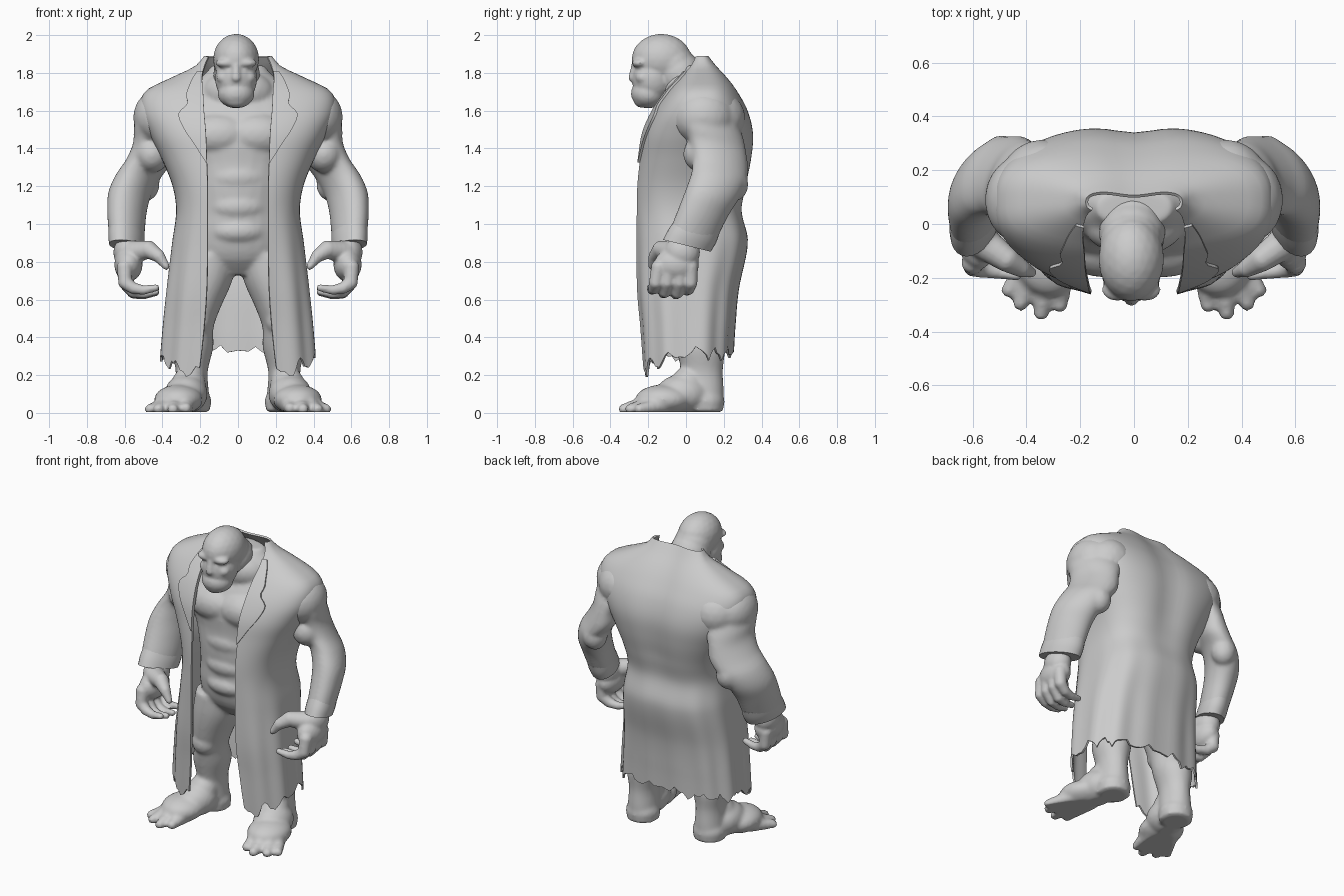
import bpy, bmesh, math, random
from mathutils import Vector

if "Cube" in bpy.data.objects:
    bpy.data.objects.remove(bpy.data.objects["Cube"])

random.seed(4)

# Unit sphere reused by every rounded mass
bm = bmesh.new()
bmesh.ops.create_icosphere(bm, subdivisions=3, radius=1)
BALL_V = [tuple(v.co) for v in bm.verts]
BALL_F = [[v.index for v in f.verts] for f in bm.faces]
bm.free()


def sample(rows, z):
    """Smooth interpolation of rows (z, values...) at height z."""
    n = len(rows)
    z = min(max(z, rows[0][0]), rows[-1][0])
    i = next(k for k in range(n - 1) if z <= rows[k + 1][0])
    p, q, a, b = rows[i], rows[i + 1], rows[max(i - 1, 0)], rows[min(i + 2, n - 1)]
    h = q[0] - p[0]
    t = (z - p[0]) / h
    k0, k1 = h / (q[0] - a[0]), h / (b[0] - p[0])
    w = (2*t**3 - 3*t*t + 1, t**3 - 2*t*t + t, 3*t*t - 2*t**3, t**3 - t*t)
    return [w[0] * p[c] + w[1] * k0 * (q[c] - a[c]) + w[2] * q[c] + w[3] * k1 * (b[c] - p[c])
            for c in range(1, len(p))]


def loft(m, rows, s=1, steps=28, sides=28, tilt=0, skew=0):
    """Closed stack of ellipses; rows are (z, cx, cy, rx, ry)."""
    verts, faces = m
    o = len(verts)
    for k in range(steps + 1):
        z = rows[0][0] + (rows[-1][0] - rows[0][0]) * k / steps
        cx, cy, rx, ry = sample(rows, z)
        for j in range(sides):
            a = math.tau * j / sides
            dy = ry * math.sin(a)
            verts.append((s * (cx + skew * dy) + rx * math.cos(a), cy + dy, z + tilt * dy))
    for k in range(steps):
        for j in range(sides):
            p, n = o + k * sides, (j + 1) % sides
            faces.append((p + j, p + n, p + sides + n, p + sides + j))
    faces.append([o + j for j in reversed(range(sides))])
    faces.append([o + steps * sides + j for j in range(sides)])


def ball(m, c, r, s=1):
    o = len(m[0])
    m[0].extend((s * c[0] + x * r[0], c[1] + y * r[1], c[2] + z * r[2]) for x, y, z in BALL_V)
    m[1].extend([o + i for i in f] for f in BALL_F)


def chain(m, pts, r0, r1, s=1):
    """Tapering limb made of close-set balls along a polyline."""
    total = (len(pts) - 1) * 4
    for k in range(total + 1):
        i = min(k // 4, len(pts) - 2)
        p = Vector(pts[i]).lerp(Vector(pts[i + 1]), k / 4 - i)
        ball(m, p, [r0 + (r1 - r0) * k / total] * 3, s)


def make(name, m):
    me = bpy.data.meshes.new(name)
    me.from_pydata(m[0], [], m[1])
    ob = bpy.data.objects.new(name, me)
    bpy.context.collection.objects.link(ob)
    return ob


def bake(ob):
    dg = bpy.context.evaluated_depsgraph_get()
    me = bpy.data.meshes.new_from_object(ob.evaluated_get(dg))
    ob.modifiers.clear()
    ob.data = me
    bpy.ops.object.select_all(action='DESELECT')
    ob.select_set(True)
    bpy.context.view_layer.objects.active = ob
    bpy.ops.object.shade_smooth_by_angle(angle=math.radians(50))


def fuse(name, m, voxel, smooth):
    ob = make(name, m)
    rm = ob.modifiers.new("fuse", 'REMESH')
    rm.mode, rm.voxel_size = 'VOXEL', voxel
    sm = ob.modifiers.new("soften", 'SMOOTH')
    sm.factor, sm.iterations = 0.5, smooth
    bake(ob)
    for v in ob.data.vertices:
        v.co.z = max(v.co.z, 0.004)


# Torso, legs and feet
m = ([], [])
loft(m, [(.73, 0, .05, .16, .10), (.82, 0, .04, .25, .17), (.95, 0, .05, .28, .215),
         (1.05, 0, .05, .27, .22), (1.2, 0, .05, .28, .23), (1.33, 0, .06, .32, .235),
         (1.42, 0, .06, .38, .24), (1.5, 0, .07, .41, .235), (1.6, 0, .08, .39, .20),
         (1.7, 0, .09, .31, .15), (1.78, 0, .07, .19, .12), (1.84, 0, .06, .14, .07)])
for z, rx, rz in ((.96, .17, .085), (1.09, .18, .095), (1.245, .19, .1)):
    ball(m, (0, -.06, z), (rx, .13, rz))
ball(m, (0, 0, 1.7), (.19, .12, .12))
for s in (1, -1):
    ball(m, (.10, -.06, 1.47), (.20, .14, .125), s)
    loft(m, [(.01, .245, .10, .10, .10), (.12, .245, .09, .09, .11), (.22, .245, .085, .085, .11),
             (.35, .24, .075, .11, .13), (.45, .225, .045, .095, .12), (.55, .21, .04, .115, .14),
             (.7, .175, .04, .145, .16), (.84, .15, .04, .15, .16)], s)
    ball(m, (.225, -.03, .49), (.08, .07, .085), s)
    ball(m, (.245, .10, .06), (.105, .105, .08), s)
    ball(m, (.26, .01, .155), (.09, .09, .09), s)
    ball(m, (.275, -.02, .10), (.115, .14, .105), s)
    ball(m, (.315, -.12, .07), (.13, .15, .08), s)
    for base, tip, r in (((.27, -.16, .05), (.275, -.30, .025), .056),
                         ((.33, -.18, .05), (.345, -.33, .02), .056),
                         ((.365, -.17, .045), (.42, -.295, .02), .052),
                         ((.39, -.13, .04), (.465, -.245, .02), .045)):
        chain(m, [base, tip], r, .03, s)
fuse("body", m, .012, 7)

# Head and neck
m = ([], [])
chain(m, [(0, .06, 1.66), (-.01, -.07, 1.84)], .14, .118)
ball(m, (-.01, -.13, 1.873), (.122, .158, .134))
ball(m, (-.01, -.175, 1.77), (.112, .112, .13))
ball(m, (-.01, -.20, 1.69), (.098, .092, .078))
ball(m, (-.01, -.235, 1.665), (.068, .045, .05))
chain(m, [(-.01, -.27, 1.84), (-.01, -.28, 1.775)], .02, .026)
ball(m, (-.01, -.252, 1.705), (.055, .038, .03))
for s in (1, -1):
    ball(m, (-.01 + s * .05, -.245, 1.852), (.06, .042, .026))
    ball(m, (-.01 + s * .06, -.228, 1.775), (.045, .04, .036))
fuse("head", m, .009, 5)

# Sleeves with shoulders, elbows and cuffs
m, cuffs = ([], []), ([], [])
for s in (1, -1):
    ball(m, (.415, .09, 1.565), (.14, .165, .15), s)
    ball(m, (.34, .13, 1.56), (.17, .185, .16), s)
    loft(m, [(.9, .59, .02, .085, .12), (.97, .59, .05, .092, .125), (1.07, .588, .095, .10, .13),
             (1.16, .573, .14, .108, .14), (1.25, .53, .175, .112, .145), (1.33, .475, .18, .112, .148),
             (1.42, .45, .165, .098, .152), (1.5, .43, .14, .115, .16), (1.62, .40, .11, .12, .14)],
         s, tilt=-.2, skew=-.25)
    ball(m, (.455, .09, 1.37), (.095, .105, .1), s)
    ball(m, (.49, .255, 1.21), (.075, .075, .09), s)
    loft(cuffs, [(.885, .59, .005, .088, .126), (.93, .59, .03, .091, .128),
                 (.98, .59, .055, .088, .122)], s, steps=6, tilt=-.25, skew=-.25)
fuse("sleeves", m, .012, 6)
bake(make("cuffs", cuffs))

# Hands with curled fingers and thumb
m = ([], [])
for s in (1, -1):
    ball(m, (.585, -.02, .85), (.075, .095, .09), s)
    ball(m, (.58, -.05, .785), (.075, .12, .09), s)
    for y, drop in ((-.16, .02), (-.1, 0), (-.035, -.005), (.025, .015)):
        chain(m, [(.60, y * .9, .77), (.598, y, .69), (.555, y - .01, .64 + drop),
                  (.50, y - .02, .63 + drop), (.435, y - .03, .642 + drop)], .042, .02, s)
    chain(m, [(.56, -.07, .85), (.475, -.13, .865), (.42, -.165, .83), (.38, -.18, .775)],
          .062, .02, s)
fuse("hands", m, .009, 4)

# Coat profile: z, half width, front y, back y, half opening
COAT = [(.18, .415, -.235, .235, .215), (.27, .41, -.24, .24, .20), (.45, .395, -.25, .25, .18),
        (.65, .375, -.265, .27, .165), (.9, .345, -.27, .32, .16), (1.07, .322, -.27, .295, .16),
        (1.2, .34, -.265, .32, .16), (1.35, .40, -.245, .348, .165), (1.48, .465, -.22, .355, .17),
        (1.6, .51, -.165, .325, .18), (1.7, .485, -.095, .27, .185), (1.77, .35, -.035, .22, .19),
        (1.83, .225, .01, .168, .178), (1.885, .175, .04, .125, .155)]


def coat_point(z, u, extra=None):
    """Point on the coat: u runs from the front edge to the spine, or across the lapel width."""
    w, yf, yb, g = sample(COAT, z)
    a = math.asin(min(g / w, .995) ** 1.4)
    end = math.pi if extra is None else math.asin(min((g + extra) / w, .995) ** 1.4)
    a += (end - a) * u
    c = math.cos(a)
    x = w * abs(math.sin(a)) ** (1 / 1.4)
    y = (yf + yb) / 2 - math.copysign(abs(c) ** (1 / 1.4), c) * (yb - yf) / 2
    fold = .007 * math.sin(11 * a) * min(max((1.1 - z) / .6, 0), 1)
    if c < 0:
        y -= .022 * math.exp(-(x / .1) ** 2) * min(max((z - .95) / .3, 0), 1)
    return x + fold * math.sin(a), y - fold * c


def sheet(name, grids, thick):
    m = ([], [])
    for s, grid in grids:
        o, n = len(m[0]), len(grid[0])
        m[0].extend(p for row in grid for p in row)
        for k in range(len(grid) - 1):
            for j in range(n - 1):
                i = o + k * n + j
                f = (i, i + 1, i + n + 1, i + n)
                m[1].append(f if s > 0 else f[::-1])
    ob = make(name, m)
    weld = ob.modifiers.new("weld", 'WELD')
    weld.merge_threshold = 1e-4
    so = ob.modifiers.new("cloth", 'SOLIDIFY')
    so.thickness, so.offset = thick, 0
    bake(ob)


# Long coat with a ragged hem
COLS, ROWS = 44, 68
grids = []
for s in (1, -1):
    hem = []
    for j in range(COLS + 1):
        base = .185 + .10 * min(j / COLS * 2.2, 1)
        tooth = abs((j % 7) / 3.5 - 1) * .06 + random.uniform(-.02, .02)
        hem.append(.33 if j == COLS else base + tooth)
    grid = []
    for k in range(ROWS + 1):
        row = []
        for j in range(COLS + 1):
            z = .2 + 1.685 * k / ROWS
            if z < .5:
                z = hem[j] + (z - .2) * (.5 - hem[j]) / .3
            x, y = coat_point(z, j / COLS)
            row.append((s * x, y, z))
        grid.append(row)
    grids.append((s, grid))
sheet("coat", grids, .012)

# Notched lapels lying on the chest
LAPEL = [(1.32, .005), (1.42, .065), (1.5, .115), (1.58, .135), (1.63, .085), (1.68, .09), (1.8, .03)]
grids = []
for s in (1, -1):
    grid = []
    for k in range(25):
        z = 1.32 + .02 * k
        pts = [coat_point(z, j / 6, sample(LAPEL, z)[0]) for j in range(7)]
        grid.append([(s * x, y - .012, z + .005) for x, y in pts])
    grids.append((s, grid))
sheet("lapels", grids, .012)
